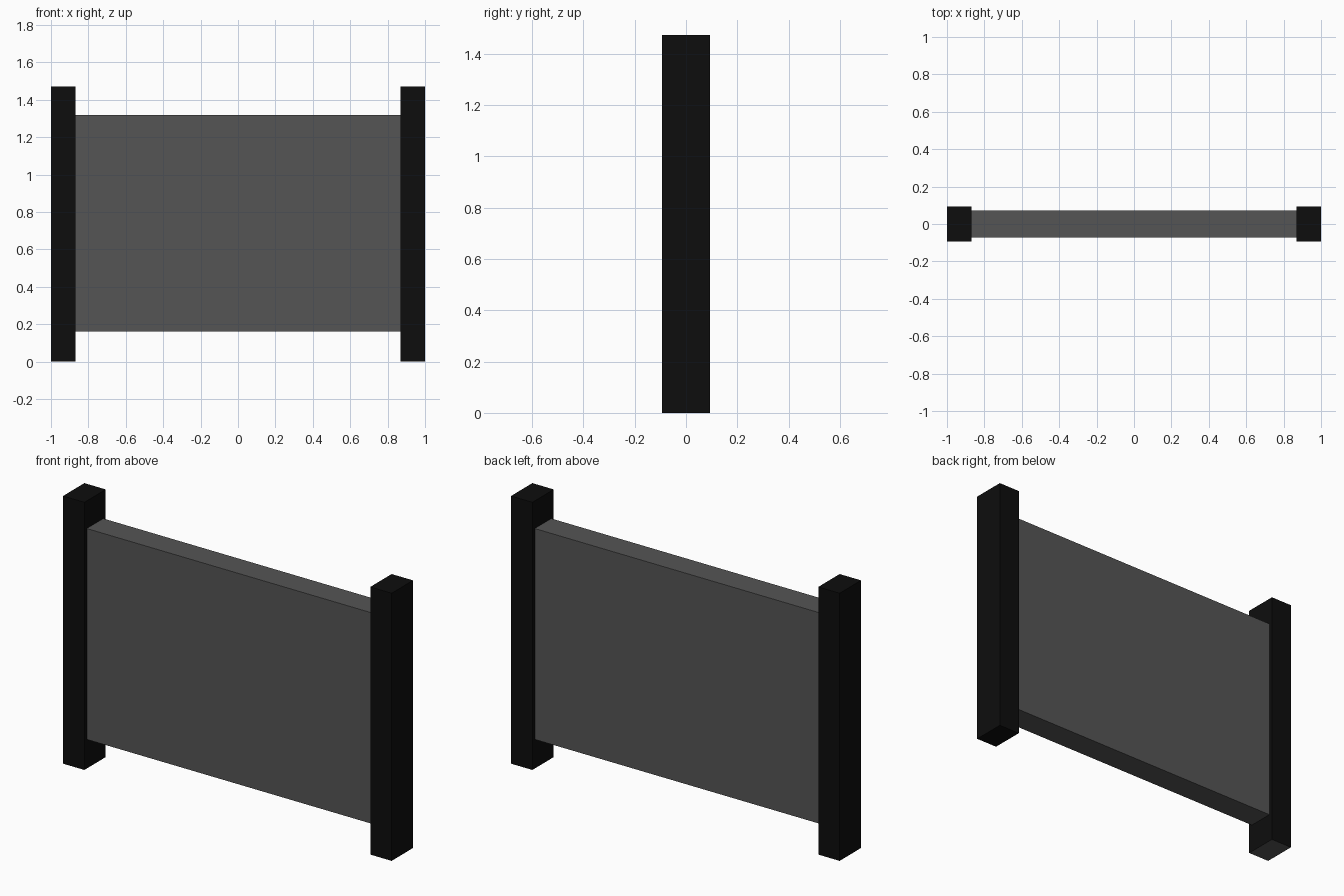
import bpy

if "Cube" in bpy.data.objects:
    bpy.data.objects.remove(bpy.data.objects["Cube"])

def material(name, v):
    m = bpy.data.materials.new(name)
    m.diffuse_color = (v, v, v, 1)
    m.use_nodes = True
    m.node_tree.nodes["Principled BSDF"].inputs["Base Color"].default_value = m.diffuse_color
    return m

black = material("black", 0.004)
grey = material("dark_grey", 0.09)

def box(name, center, size, mat):
    bpy.ops.mesh.primitive_cube_add(size=1, location=center)
    ob = bpy.context.object
    ob.name = name
    ob.scale = size
    bpy.ops.object.transform_apply(location=False, rotation=False, scale=True)
    ob.data.materials.append(mat)
    return ob

HEIGHT, POST_W, POST_D = 1.472, 0.13, 0.186

# Upright posts at both ends
posts = {}
for side, s in (("left", -1), ("right", 1)):
    posts[side] = box(side + "_post", (s * (1 - POST_W / 2), 0, HEIGHT / 2),
                      (POST_W, POST_D, HEIGHT), black)

# Grey underside of the left post
posts["left"].data.materials.append(grey)
for face in posts["left"].data.polygons:
    if face.normal.z < -0.5:
        face.material_index = 1

# Solid panel between the posts
box("panel", (0, 0, 0.74), (2 - 2 * POST_W, 0.144, 1.16), grey)
